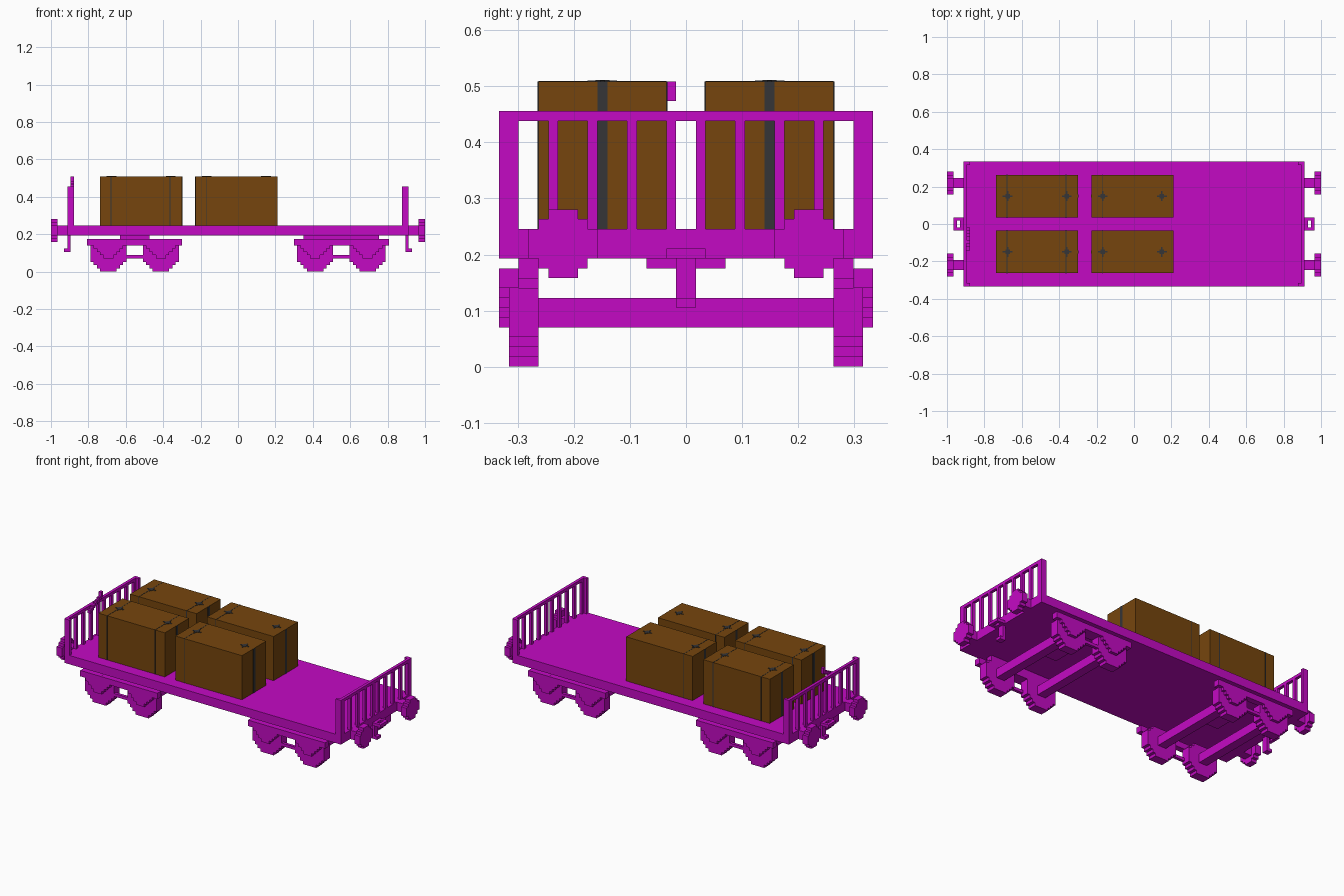
import bpy, bmesh, math
from mathutils import Matrix, Vector

cube = bpy.data.objects.get("Cube")
if cube:
    bpy.data.objects.remove(cube, do_unlink=True)

U = 1 / 57  # one block


def material(name, rgb):
    m = bpy.data.materials.new(name)
    m.use_nodes = True
    m.diffuse_color = (*rgb, 1)
    bsdf = m.node_tree.nodes["Principled BSDF"]
    bsdf.inputs["Base Color"].default_value = (*rgb, 1)
    bsdf.inputs["Roughness"].default_value = 0.8
    return m


magenta = material("magenta paint", (0.55, 0.003, 0.55))
brown = material("brown wood", (0.18, 0.06, 0.004))
grey = material("dark grey iron", (0.035, 0.035, 0.038))


def blocks(name, mat, boxes):
    """One object made of boxes given as (x range, y range, z range) in blocks."""
    bm = bmesh.new()
    for spans in boxes:
        lo = Vector([min(s) for s in spans])
        hi = Vector([max(s) for s in spans])
        size = (hi - lo) * U
        place = Matrix.Translation((lo + hi) / 2 * U) @ Matrix.Diagonal((*size, 1))
        bmesh.ops.create_cube(bm, size=1, matrix=place)
    mesh = bpy.data.meshes.new(name)
    bm.to_mesh(mesh)
    bm.free()
    mesh.materials.append(mat)
    ob = bpy.data.objects.new(name, mesh)
    bpy.context.collection.objects.link(ob)
    return ob


def span(centre, half):
    return (centre - half, centre + half)


def disc_rows(diameter):
    """Stepped disc: (row offset from the centre, half width) for each row."""
    r = diameter / 2
    for i in range(diameter):
        d = i + 0.5 - r
        yield d, math.floor(math.sqrt(r * r - d * d) + 0.4 - 0.5) + 0.5


# Deck
blocks("deck", magenta, [((-52, 52), (-19, 19), (11, 14))])

for end, label in ((-1, "right"), (1, "left")):
    # Railing with corner posts, bars and top rail
    rail = [((51 * end, 52 * end), (-19, 19), (25, 26))]
    for s in (-1, 1):
        rail.append(((51 * end, 52 * end), (17 * s, 19 * s), (14, 25)))
        rail.append(((50 * end, 51 * end), (18 * s, 19 * s), (14, 26)))
        for y in (1, 5, 9, 13):
            rail.append(((51 * end, 52 * end), (y * s, (y + 1) * s), (14, 25)))
    blocks(label + "_railing", magenta, rail)

    # Coupling ring and hanging hook
    ring = [((52 * end, 53 * end), (-2, 2), (11, 12)),
            ((54 * end, 55 * end), (-2, 2), (11, 12))]
    ring += [((53 * end, 54 * end), (s, 2 * s), (11, 12)) for s in (-1, 1)]
    blocks(label + "_coupling_ring", magenta, ring)
    blocks(label + "_coupling_hook", magenta,
           [((51 * end, 52 * end), (-1, 1), (6, 11)),
            ((52 * end, 53 * end), (-1, 1), (6, 7))])

    # Buffers: square shaft and stepped head
    for s, side in ((-1, "front"), (1, "back")):
        y = 12.5 * s
        parts = [((52 * end, 55 * end), span(y, 1.5), (11, 14))]
        for d, w in ((-3, 1.5), (-2, 2.5), (2, 2.5), (3, 1.5)):
            parts.append(((55 * end, 57 * end), span(y, w), span(12.5 + d, 0.5)))
        parts.append(((55 * end, 57 * end), span(y, 3.5), (11, 14)))
        blocks(f"{label}_{side}_buffer", magenta, parts)

# Brake lever on one railing
lever = [((-51, -50), (-2, -1), (27, 29))]
lever += [((-51, -50), (-2 - i, -1 - i), (27 - i * 0.5, 28 - i * 0.5))
          for i in range(1, 7)]
blocks("brake_lever", magenta, lever)

# Bogies
for end, label in ((-1, "right"), (1, "left")):
    c = 31.5 * end
    blocks(label + "_pivot_plate", magenta, [(span(c, 4.5), (-4, 4), (10, 11))])
    for w in (-8, 8):
        blocks(label + "_axle", magenta, [(span(c + w, 1.5), (-15, 15), (4, 7))])
    for s, side in ((-1, "front"), (1, "back")):
        frame = [(span(c, 14.5), (17 * s, 19 * s), (8, 10)),
                 (span(c, 4), (17 * s, 18 * s), (4, 5))]
        if end > 0:
            frame.append((span(c, 11.5), (15 * s, 17 * s), (8, 11)))
        for w in (-8, 8):
            # Stepped axle guard with axle box
            for half, z in ((4.5, 7), (3.5, 6), (2.5, 5), (1.5, 4)):
                frame.append((span(c + w, half), (18 * s, 19 * s), (z, z + 1)))
            # Wheel
            wheel = [(span(c + w, half), (15 * s, 18 * s), span(5.5 + d, 0.5))
                     for d, half in disc_rows(11) if d < 4.5]
            blocks(f"{label}_{side}_wheel", magenta, wheel)
        blocks(f"{label}_{side}_bogie_frame", magenta, frame)

# Crates with straps and nail marks
T = 0.1  # plate thickness in blocks
for x0, seams in ((-42, (3.3, 21.3)), (-13, (3.3,))):
    for s in (-1, 1):
        x1 = x0 + 25
        blocks("crate", brown, [((x0, x1), (2 * s, 15 * s), (14, 29))])
        straps = [((x0 - T, x0), (8 * s, 9 * s), (14, 29)),
                  ((x1, x1 + T), (8 * s, 9 * s), (14, 29))]
        for dx in seams:
            for y in (2, 15):
                out = y + (T if y > 2 else -T)
                straps.append((span(x0 + dx, 0.12), (y * s, out * s), (14, 29)))
            straps.append((span(x0 + dx, 0.1), (2 * s, 15 * s), (29, 29 + T / 2)))
        blocks("crate_strap", grey, straps)
        marks = []
        for dx in (3.5, 21.5):
            x, y = x0 + dx, 8.5 * s
            marks += [(span(x, 1.5), span(y, 0.25), (29, 29 + T)),
                      (span(x, 0.25), span(y, 1.5), (29, 29 + T)),
                      (span(x, 0.7), span(y, 0.7), (29, 29 + T * 1.2))]
        blocks("crate_nail_mark", grey, marks)
